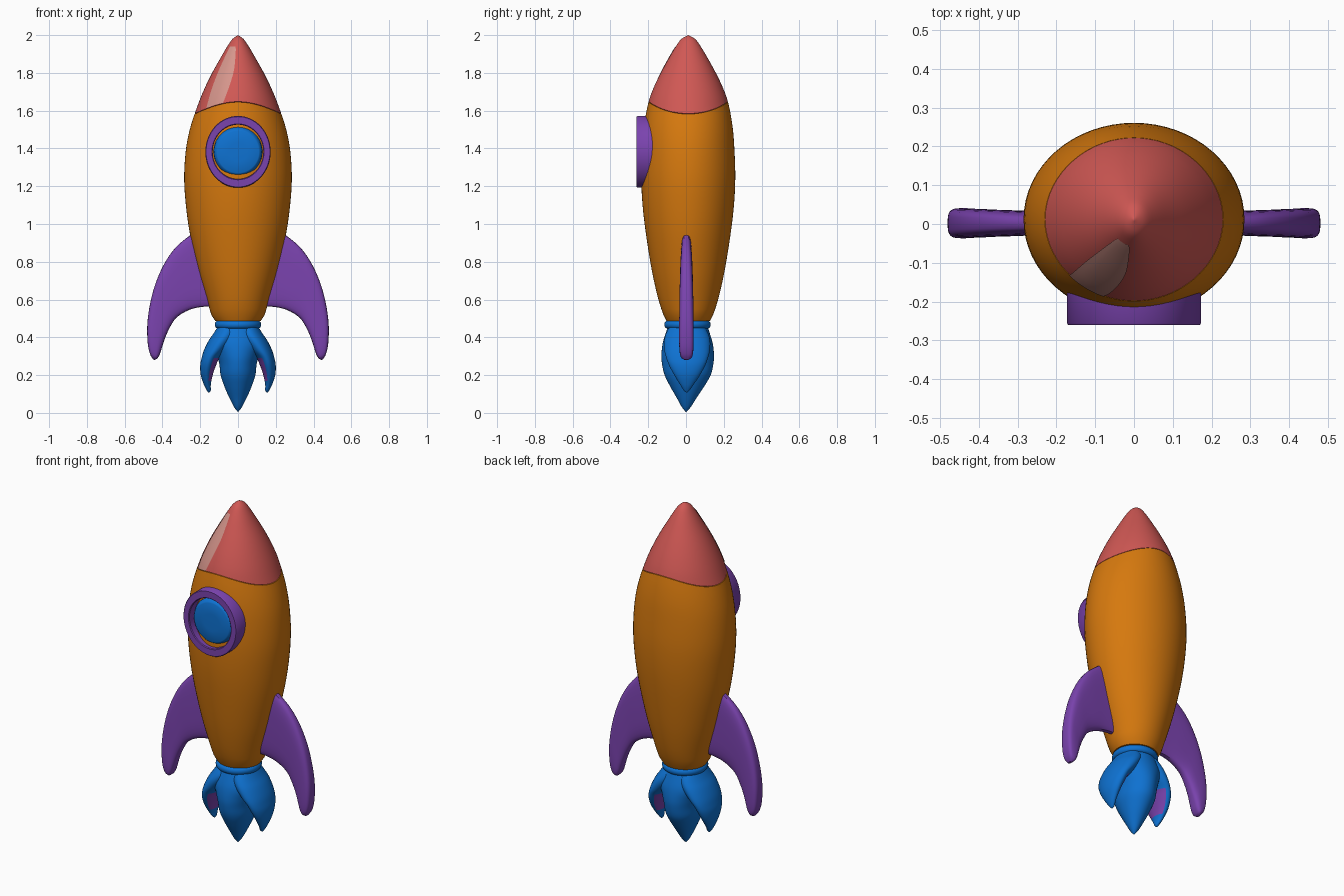
import bpy, bmesh, math
from math import sin, cos, pi, radians

if "Cube" in bpy.data.objects:
    bpy.data.objects.remove(bpy.data.objects["Cube"])

Y0 = 0.012  # the hull sits slightly behind the fin plane


def material(name, r, g, b):
    m = bpy.data.materials.new(name)
    m.diffuse_color = [((c / 255 + 0.055) / 1.055) ** 2.4 for c in (r, g, b)] + [1]
    m.use_nodes = True
    m.node_tree.nodes["Principled BSDF"].inputs["Base Color"].default_value = m.diffuse_color
    return m


ORANGE = material("orange", 214, 121, 14)
RED = material("coral red", 208, 88, 84)
PINK = material("pale pink", 214, 150, 140)
PURPLE = material("purple", 122, 67, 174)
BLUE = material("blue", 14, 114, 210)


def smooth(rows, n=6):
    """Catmull-Rom interpolation through rows of numbers."""
    out = []
    for i in range(len(rows) - 1):
        a, b = rows[max(i - 1, 0)], rows[i]
        c, d = rows[i + 1], rows[min(i + 2, len(rows) - 1)]
        for k in range(n):
            t = k / n
            out.append(tuple(0.5 * (2 * q + (r - p) * t + (2 * p - 5 * q + 4 * r - s) * t * t
                                    + (3 * q - p - 3 * r + s) * t ** 3)
                             for p, q, r, s in zip(a, b, c, d)))
    return out + [tuple(rows[-1])]


def loft(name, rings, mats, closed=True, caps=True, loop=False, mirror=False, rule=None):
    """Skin a list of point rings into one smooth-shaded object."""
    bm = bmesh.new()
    vs = [[bm.verts.new(p) for p in r] for r in rings]
    n = len(vs[0])
    pairs = list(zip(vs, vs[1:])) + ([(vs[-1], vs[0])] if loop else [])
    for a, b in pairs:
        for i in range(n if closed else n - 1):
            j = (i + 1) % n
            bm.faces.new((a[i], a[j], b[j], b[i]))
    if caps:
        bm.faces.new(vs[0][::-1])
        bm.faces.new(vs[-1])
    bmesh.ops.remove_doubles(bm, verts=bm.verts, dist=0.0004)
    bmesh.ops.recalc_face_normals(bm, faces=bm.faces)
    bm.normal_update()
    for f in bm.faces:
        f.smooth = True
        if rule and rule(f):
            f.material_index = 1
    me = bpy.data.meshes.new(name)
    bm.to_mesh(me)
    bm.free()
    me.set_sharp_from_angle(angle=radians(40))
    for m in mats:
        me.materials.append(m)
    ob = bpy.data.objects.new(name, me)
    bpy.context.collection.objects.link(ob)
    if mirror:
        ob.modifiers.new("mirror", 'MIRROR')
    return ob


# Hull profile: height, half width, half depth
HULL = smooth([(0.487, 0.12, 0.115), (0.51, 0.138, 0.128), (0.6, 0.165, 0.158),
               (0.75, 0.209, 0.192), (0.94, 0.253, 0.223), (1.1, 0.276, 0.242),
               (1.25, 0.285, 0.249), (1.4, 0.275, 0.244), (1.52, 0.25, 0.234),
               (1.64, 0.209, 0.212), (1.72, 0.176, 0.184), (1.8, 0.137, 0.146),
               (1.88, 0.092, 0.102), (1.94, 0.057, 0.066), (1.98, 0.029, 0.036),
               (2.0, 0.0, 0.0)], 10)


def hull(z, a, grow=0.0):
    """Point on the hull at height z; angle a is measured from the front."""
    for p, q in zip(HULL, HULL[1:]):
        if z <= q[0] + 1e-9:
            break
    t = min(max((z - p[0]) / (q[0] - p[0]), 0), 1)
    rx, ry = (p[i] + (q[i] - p[i]) * t + grow for i in (1, 2))
    return (rx * sin(a), Y0 - ry * cos(a), z)


def seam(a):
    return 1.582 + 0.063 * cos(a) ** 2


N = 64
ANG = [2 * pi * i / N for i in range(N)]

# Body and nose cone meet at a wavy seam with a fine groove
body = [[hull(0.487 + (seam(a) - 0.487) * k / 36, a) for a in ANG] for k in range(37)]
body.append([hull(seam(a), a, -0.006) for a in ANG])
loft("body", body, [ORANGE])

nose = [[hull(seam(a), a, -0.006) for a in ANG]]
for k in range(25):
    t = 1 - (1 - k / 24) ** 1.6
    nose.append([hull(seam(a) + 0.003 + (1.997 - seam(a)) * t, a) for a in ANG])
loft("nose_cone", nose, [RED])

# Painted highlight: a thin plate on the front left of the nose
EDGE = smooth([(0, 49, 22), (0.3, 50, 15), (0.6, 50, 9), (0.9, 48, 9), (1, 44, 12)], 5)
shine = []
for t, left, right in EDGE:
    row = []
    for i in range(9):
        a = -radians(left + (right - left) * i / 8)
        z0 = seam(a) + 0.004
        row.append(hull(z0 + (1.94 - z0) * t, a, 0.003))
    shine.append(row)
loft("nose_highlight", shine, [PINK], closed=False, caps=False)


# Porthole: parts turned about the y axis, slightly taller than wide
def porthole(name, profile, mat, **kw):
    loft(name, [[(rx * sin(a), y, 1.382 + rz * cos(a)) for a in ANG]
                for rx, rz, y in profile], [mat], **kw)


porthole("window_frame", [(0.173, 0.19, -0.15), (0.173, 0.19, -0.256), (0.169, 0.186, -0.261),
                          (0.138, 0.148, -0.261), (0.134, 0.144, -0.257), (0.134, 0.144, -0.15)],
         PURPLE, caps=False, loop=True)
porthole("window_glass", [(0.131, 0.137, -0.19), (0.126, 0.13, -0.225), (0.116, 0.117, -0.24),
                          (0.11, 0.111, -0.243), (0.05, 0.05, -0.245)], BLUE)

# Fins: rows of outer edge x, z, inner edge x, z and half thickness
FIN = smooth([(0.2, 0.975, 0.1, 0.565, 0.027), (0.27, 0.928, 0.2, 0.56, 0.03),
              (0.335, 0.87, 0.27, 0.54, 0.033), (0.39, 0.79, 0.33, 0.5, 0.035),
              (0.435, 0.69, 0.367, 0.44, 0.037), (0.465, 0.58, 0.39, 0.385, 0.038),
              (0.48, 0.47, 0.403, 0.345, 0.039), (0.478, 0.37, 0.414, 0.311, 0.037),
              (0.466, 0.312, 0.427, 0.289, 0.03), (0.449, 0.282, 0.441, 0.281, 0.012)], 5)


def power(v, e):
    return math.copysign(abs(v) ** e, v)


fin = []
for xo, zo, xi, zi, h in FIN:
    ring = []
    for i in range(28):
        a = 2 * pi * i / 28
        u, w = power(cos(a), 0.6), power(sin(a), 0.6)
        ring.append(((xo + xi) / 2 + (xo - xi) / 2 * u, 0.002 + h * w,
                     (zo + zi) / 2 + (zo - zi) / 2 * u))
    fin.append(ring)
loft("fins", fin, [PURPLE], mirror=True)

# Collar between the body and the flame
collar = []
for k in range(12):
    b = 2 * pi * k / 12
    r, z = 0.106 + 0.017 * cos(b), 0.467 + 0.021 * sin(b)
    collar.append([(r * sin(a), 0.008 + r * cos(a), z) for a in ANG])
loft("collar", collar, [BLUE], caps=False, loop=True)


# Flame: rows of height, left x, right x and half depth
def flame(name, rows, mats, yc, **kw):
    loft(name, [[((l + r) / 2 + (r - l) / 2 * cos(a), yc * min(1, z / 0.2) + d * sin(a), z)
                 for a in ANG] for z, l, r, d in smooth(rows, 5)], mats, **kw)


flame("flame_centre", [(0.47, -0.1, 0.1, 0.1), (0.43, -0.118, 0.118, 0.114),
                       (0.37, -0.135, 0.135, 0.132), (0.31, -0.113, 0.113, 0.139),
                       (0.26, -0.099, 0.099, 0.136), (0.2, -0.092, 0.092, 0.122),
                       (0.14, -0.072, 0.072, 0.09), (0.08, -0.046, 0.046, 0.053),
                       (0.03, -0.02, 0.02, 0.023), (0.004, 0, 0, 0)], [BLUE], 0.009)

# Side flames, with a purple patch on the face turned to the centre
flame("side_flames", [(0.46, 0.0, 0.105, 0.09), (0.42, 0.0, 0.13, 0.112),
                      (0.38, 0.02, 0.157, 0.122), (0.33, 0.06, 0.181, 0.12),
                      (0.29, 0.098, 0.193, 0.11), (0.25, 0.117, 0.2, 0.095),
                      (0.2, 0.134, 0.197, 0.068), (0.15, 0.144, 0.181, 0.036),
                      (0.12, 0.144, 0.166, 0.016), (0.108, 0.152, 0.157, 0.003)],
      [BLUE, PURPLE], 0.006, mirror=True,
      rule=lambda f: f.normal.x < -0.6 and 0.17 < f.calc_center_median().z < 0.29)
